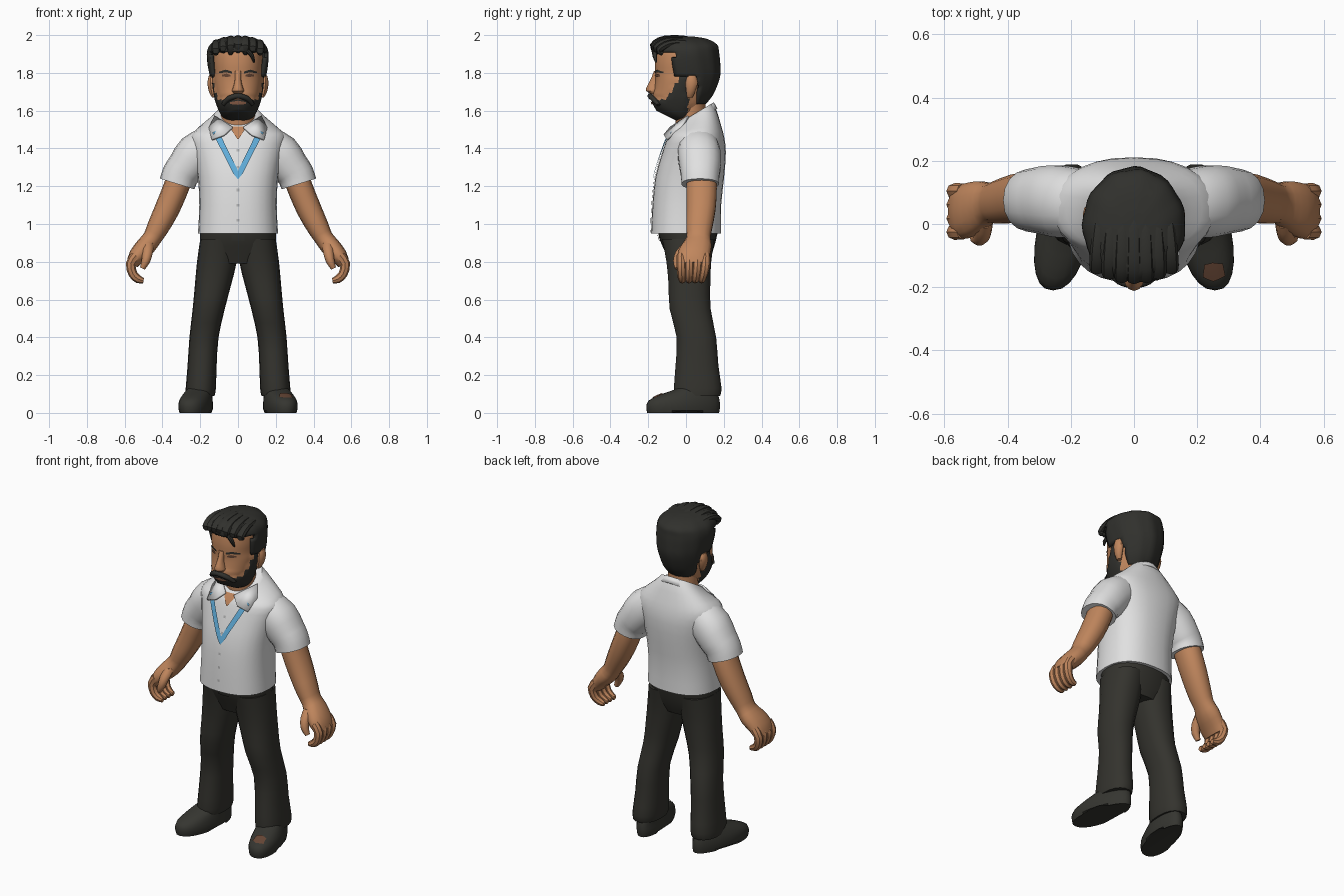
import bpy, bmesh, math
from mathutils import Vector
from mathutils.bvhtree import BVHTree

old = bpy.data.objects.get("Cube")
if old:
    bpy.data.objects.remove(old)


def material(name, r, g, b):
    m = bpy.data.materials.new(name)
    m.use_nodes = True
    m.diffuse_color = (r, g, b, 1)
    bsdf = m.node_tree.nodes["Principled BSDF"]
    bsdf.inputs["Base Color"].default_value = (r, g, b, 1)
    bsdf.inputs["Roughness"].default_value = 0.8
    return m


SKIN = material("skin tan", .53, .24, .11)
HAIR = material("hair charcoal", .03, .03, .026)
SHIRT = material("shirt white", .75, .75, .75)
PANTS = material("trouser black", .034, .033, .027)
SHOE = material("shoe black", .036, .036, .03)
BLUE = material("lanyard blue", .12, .42, .7)
BROWN = material("scuff brown", .13, .06, .035)
GREY = material("button grey", .45, .45, .45)
LIP = material("lip brown", .32, .14, .08)
parts = []


def make(name, verts, faces, mats, mirror=False, thick=0, keep=None, paint=None):
    me = bpy.data.meshes.new(name)
    me.from_pydata(verts, [], faces)
    for m in mats:
        me.materials.append(m)
    bm = bmesh.new()
    bm.from_mesh(me)
    if keep:
        bad = [f for f in bm.faces if not keep(f.calc_center_median())]
        bmesh.ops.delete(bm, geom=bad, context='FACES')
    bmesh.ops.recalc_face_normals(bm, faces=bm.faces)
    if paint:
        for f in bm.faces:
            f.material_index = paint(f.calc_center_median())
    bm.to_mesh(me)
    bm.free()
    ob = bpy.data.objects.new(name, me)
    bpy.context.collection.objects.link(ob)
    if thick:
        s = ob.modifiers.new("thickness", 'SOLIDIFY')
        s.thickness = thick
    if mirror:
        ob.modifiers.new("mirror", 'MIRROR').use_mirror_merge = False
    parts.append(ob)
    return ob


def smooth(rows, k):
    """Resample rows of numbers along a Catmull-Rom spline."""
    out, n = [], len(rows)
    for i in range(n - 1):
        quad = [rows[max(0, i - 1)], rows[i], rows[i + 1], rows[min(n - 1, i + 2)]]
        for s in range(k):
            t = s / k
            out.append([.5 * (2 * b + (c - a) * t + (2 * a - 5 * b + 4 * c - d) * t * t
                              + (3 * b - a - 3 * c + d) * t ** 3) for a, b, c, d in zip(*quad)])
    return out + [list(rows[-1])]


def loft(name, rings, mat, n=16, power=2, warp=None, cap=True, **kw):
    """Skin a list of (centre, u, v) rings."""
    verts, faces = [], []
    for c, u, v in rings:
        for i in range(n):
            a = math.tau * i / n
            cs, sn = [math.copysign(abs(w) ** (2 / power), w) for w in (math.cos(a), math.sin(a))]
            p = c + u * cs + v * sn
            verts.append(warp(p, c, a) if warp else p)
    for r in range(len(rings) - 1):
        for i in range(n):
            j = (i + 1) % n
            faces.append((r * n + i, r * n + j, r * n + n + j, r * n + n + i))
    if cap:
        faces += [tuple(range(n)), tuple(range(len(verts) - n, len(verts)))]
    return make(name, verts, faces, mat if isinstance(mat, list) else [mat], **kw)


def level(rows, k=2):
    """Rings from rows of z, cx, cy, rx, ry, tilt."""
    return [(Vector((x, y, z)), Vector((rx, 0, 0)), Vector((0, ry, ry * t)))
            for z, x, y, rx, ry, t in smooth(rows, k)]


def limb(rows, ref=(0, 1, 0), k=2):
    """Rings along a path of x, y, z, r_across, r_ref."""
    pts = smooth(rows, k)
    ref = Vector(ref)
    out = []
    for i, p in enumerate(pts):
        d = Vector(pts[min(i + 1, len(pts) - 1)][:3]) - Vector(pts[max(i - 1, 0)][:3])
        out.append((Vector(p[:3]), d.cross(ref).normalized() * p[3], ref * p[4]))
    return out


def drape(name, target, pts, mat, axis='y', lift=.006, k=6, **kw):
    """Lay a thin strip of (x, height, half width) on a surface."""
    tree = BVHTree.FromPolygons([v.co for v in target.data.vertices],
                                [tuple(p.vertices) for p in target.data.polygons])
    row = []
    for i in range(len(pts) - 1):
        for s in range(k + (i == len(pts) - 2)):
            row.append(Vector(pts[i]).lerp(Vector(pts[i + 1]), s / k))
    verts = []
    for i, p in enumerate(row):
        d = (row[min(i + 1, len(row) - 1)] - row[max(i - 1, 0)]).xy.normalized()
        for side in (-1, 0, 1):
            q = p.xy + Vector((-d.y, d.x)) * p.z * side
            start, ray = (((q.x, -1, q.y), (0, 1, 0)) if axis == 'y' else ((q.x, q.y, 1), (0, 0, -1)))
            hit = tree.ray_cast(Vector(start), Vector(ray))[0] or verts[-1]
            verts.append(hit - Vector(ray) * lift if verts == [] or hit is not verts[-1] else hit)
    faces = [(3 * i + j, 3 * i + j + 1, 3 * i + j + 4, 3 * i + j + 3)
             for i in range(len(row) - 1) for j in (0, 1)]
    return make(name, verts, faces, [mat], **kw)


# Shirt body and sleeves
shirt = loft("shirt_body", level([
    (.95, 0, 0, .212, .185, 0), (1.1, 0, .004, .205, .182, 0), (1.25, 0, .02, .213, .182, 0),
    (1.38, 0, .043, .24, .168, 0), (1.46, 0, .052, .255, .15, 0), (1.505, 0, .05, .215, .135, .15),
    (1.55, 0, .045, .15, .118, .4), (1.58, 0, .04, .11, .1, .6)]), SHIRT, 28, 2.4)
loft("shirt_sleeves", limb([
    (.15, .065, 1.42, .1, .105), (.22, .07, 1.37, .112, .115), (.275, .075, 1.3, .102, .11),
    (.305, .075, 1.26, .098, .103), (.322, .075, 1.212, .096, .1)]), SHIRT, 18, 2.2, mirror=True)

# Collar, placket, buttons and lanyard
loft("collar_band", level([(1.53, 0, .035, .135, .132, .62), (1.575, 0, .035, .107, .112, .62)], 1),
     SHIRT, 32, cap=False, thick=.012, keep=lambda c: abs(c.x) > .045 or c.y > 0)
make("collar_flaps", [(.125, .01, 1.575), (.03, -.085, 1.515), (.075, -.118, 1.475),
                      (.14, -.105, 1.45), (.155, -.03, 1.51)],
     [(0, 1, 2), (0, 2, 3), (0, 3, 4)], [SHIRT], mirror=True, thick=.012)
drape("open_neck", shirt, [(0, 1.515, .045), (0, 1.45, .004)], SKIN, lift=.008)
drape("placket", shirt, [(0, .955, .02), (0, 1.44, .02)], SHIRT, k=12, lift=.005)
for i, z in enumerate((1.02, 1.1, 1.18, 1.3, 1.39)):
    drape("button_%d" % (i + 1), shirt, [(-.007, z, .007), (.007, z, .007)], GREY, k=1, lift=.009)
drape("lanyard", shirt, [(-.12, 1.49, .016), (0, 1.25, .014), (.12, 1.49, .016)], BLUE, k=10, lift=.012)

# Trousers
loft("trouser_hips", level([
    (.79, 0, .015, .14, .1, 0), (.85, 0, .015, .195, .125, 0), (.92, 0, .01, .2, .15, 0),
    (.97, 0, .01, .2, .16, 0)]), PANTS, 24, 2.3)
loft("trouser_legs", level([
    (.92, .1, .012, .1, .14, 0), (.8, .112, .015, .105, .12, 0), (.68, .132, .018, .096, .112, 0),
    (.55, .155, .022, .085, .11, 0), (.4, .18, .055, .077, .106, 0), (.25, .19, .058, .077, .115, 0),
    (.13, .197, .062, .08, .128, 0), (.09, .2, .06, .076, .122, 0)]), PANTS, 18, 2.3, mirror=True)
trouser_front = parts[-2]
drape("belt_buckle", trouser_front, [(-.035, .925, .016), (.035, .925, .016)], SHOE)


# Shoes, toes turned out, with a raised arch
def shoe_warp(p, c, a):
    z = .022 if p.z < .01 and -.07 < p.y < .05 else p.z
    narrow = 1 - .25 * max(0, p.y) / .18
    return Vector((c.x + (p.x - c.x) * narrow - .18 * p.y, p.y, z))


shoes = loft("shoes", level([
    (0, .218, -.015, .08, .19, 0), (.03, .218, -.015, .086, .195, 0), (.065, .218, -.01, .083, .188, 0),
    (.095, .214, .015, .076, .155, 0), (.12, .208, .045, .07, .115, 0), (.14, .205, .06, .06, .09, 0)]),
    SHOE, 24, 2.3, warp=shoe_warp, mirror=True)
drape("toe_scuff", shoes, [(.22, -.148, .02), (.25, -.152, .03), (.285, -.145, .02)], BROWN, 'z', k=3)

# Arms and hands
loft("arms", limb([
    (.3, .08, 1.28, .07, .075), (.325, .083, 1.2, .068, .082), (.375, .08, 1.08, .066, .078),
    (.425, .07, .98, .058, .07), (.455, .066, .925, .05, .064), (.49, .055, .88, .052, .082),
    (.535, .04, .83, .045, .088), (.56, .04, .785, .032, .08)]), SKIN, 14, 2.2, mirror=True)
for i in range(4):
    y = -.025 + i * .043
    loft("finger_%d" % (i + 1), limb([
        (.54, y, .835, .026, .024), (.568, y, .79, .026, .025), (.556, y * .9, .735, .024, .024),
        (.528, y * .8, .708, .022, .022), (.5, y * .8, .7, .014, .014)]), SKIN, 8, mirror=True)
loft("thumbs", limb([
    (.475, .02, .9, .03, .035), (.478, -.025, .855, .028, .03), (.488, -.045, .805, .023, .024),
    (.506, -.045, .765, .014, .015)]), SKIN, 10, mirror=True)


# Head with the beard painted and pushed out by rule
def bearded(c):
    return c.y < .012 and c.z < 1.658 + 1.7 * max(0, c.y + .105)


def beard_warp(p, c, a):
    out = (p - c).normalized() * .008
    return p + out if bearded(p) else p


loft("neck", level([(1.42, 0, .035, .09, .08, 0), (1.55, 0, .025, .088, .082, 0),
                    (1.7, 0, .02, .095, .085, 0)]), SKIN, 18)
head = loft("head", level([
    (1.572, 0, -.1, .045, .05, -.5), (1.595, 0, -.075, .085, .098, -.5),
    (1.65, 0, -.045, .112, .13, -.3), (1.7, 0, -.028, .123, .14, -.1), (1.76, 0, -.014, .13, .148, 0),
    (1.8, 0, -.01, .128, .153, 0), (1.86, 0, 0, .132, .163, 0), (1.92, 0, 0, .122, .15, 0),
    (1.96, 0, 0, .08, .1, 0)], 4), [SKIN, HAIR], 48, 2.2, warp=beard_warp,
    paint=lambda c: int(bearded(c)))
loft("nose", level([
    (1.685, 0, -.165, .018, .015, 0), (1.705, 0, -.173, .032, .038, 0), (1.73, 0, -.17, .024, .036, 0),
    (1.77, 0, -.163, .016, .022, 0), (1.81, 0, -.155, .018, .015, 0)]), SKIN, 12)
loft("ears", level([
    (1.67, .125, .02, .012, .015, 0), (1.7, .134, .025, .02, .025, 0), (1.75, .138, .03, .024, .034, 0),
    (1.785, .138, .03, .016, .022, 0)]), SKIN, 10, mirror=True)
loft("moustache", limb([
    (-.08, -.145, 1.63, .01, .012), (-.05, -.175, 1.663, .014, .016), (0, -.19, 1.678, .014, .014),
    (.05, -.175, 1.663, .014, .016), (.08, -.145, 1.63, .01, .012)], k=3), HAIR, 10)
drape("mouth", head, [(-.042, 1.64, .005), (0, 1.642, .011), (.042, 1.64, .005)], LIP, lift=.007)
drape("eyes", head, [(.04, 1.785, .004), (.06, 1.787, .009), (.085, 1.786, .004)], BROWN, mirror=True)
drape("eyebrows", head, [(.032, 1.802, .005), (.065, 1.81, .007), (.1, 1.802, .004)], HAIR, mirror=True)


# Hair cap cut to the hairline, with swept-back locks
def hairline(c):
    return c.z > 1.905 or (c.y > -.065 and c.z > 1.785) or c.y > .062


def ripple(p, c, a):
    return c + (p - c) * (1 + .015 * math.sin(11 * a + 9 * p.z))


loft("hair", level([
    (1.635, 0, .02, .095, .085, 0), (1.69, 0, .005, .128, .14, 0), (1.78, 0, .008, .148, .17, 0),
    (1.85, 0, 0, .16, .18, 0), (1.91, 0, -.004, .162, .178, 0), (1.95, 0, -.008, .145, .172, 0),
    (1.98, 0, -.02, .1, .13, 0), (1.993, 0, -.025, .04, .06, 0)], 4), HAIR, 44,
    warp=ripple, thick=.02, keep=hairline)
for i in range(7):
    x = -.117 + .039 * i
    top = 1.978 - 1.6 * x * x
    front = -.172 + 2.2 * x * x
    loft("hair_lock_%d" % (i + 1), limb([
        (x, front + .02, 1.9 + .012 * (i % 2), .01, .012), (x, front, top - .035, .02, .024),
        (x * .98, front + .06, top, .019, .024), (x * .9, .02, top, .014, .02),
        (x * .8, .12, top - .05, .008, .012)], (1, 0, 0), 3), HAIR, 8)
loft("loose_lock", limb([
    (.05, -.165, 1.92, .012, .014), (.075, -.166, 1.89, .011, .012),
    (.085, -.158, 1.855, .004, .005)]), HAIR, 8)

# Smooth shading with sharp creases kept
bpy.ops.object.select_all(action='DESELECT')
for ob in parts:
    ob.select_set(True)
bpy.context.view_layer.objects.active = parts[0]
bpy.ops.object.shade_smooth_by_angle(angle=math.radians(42))
